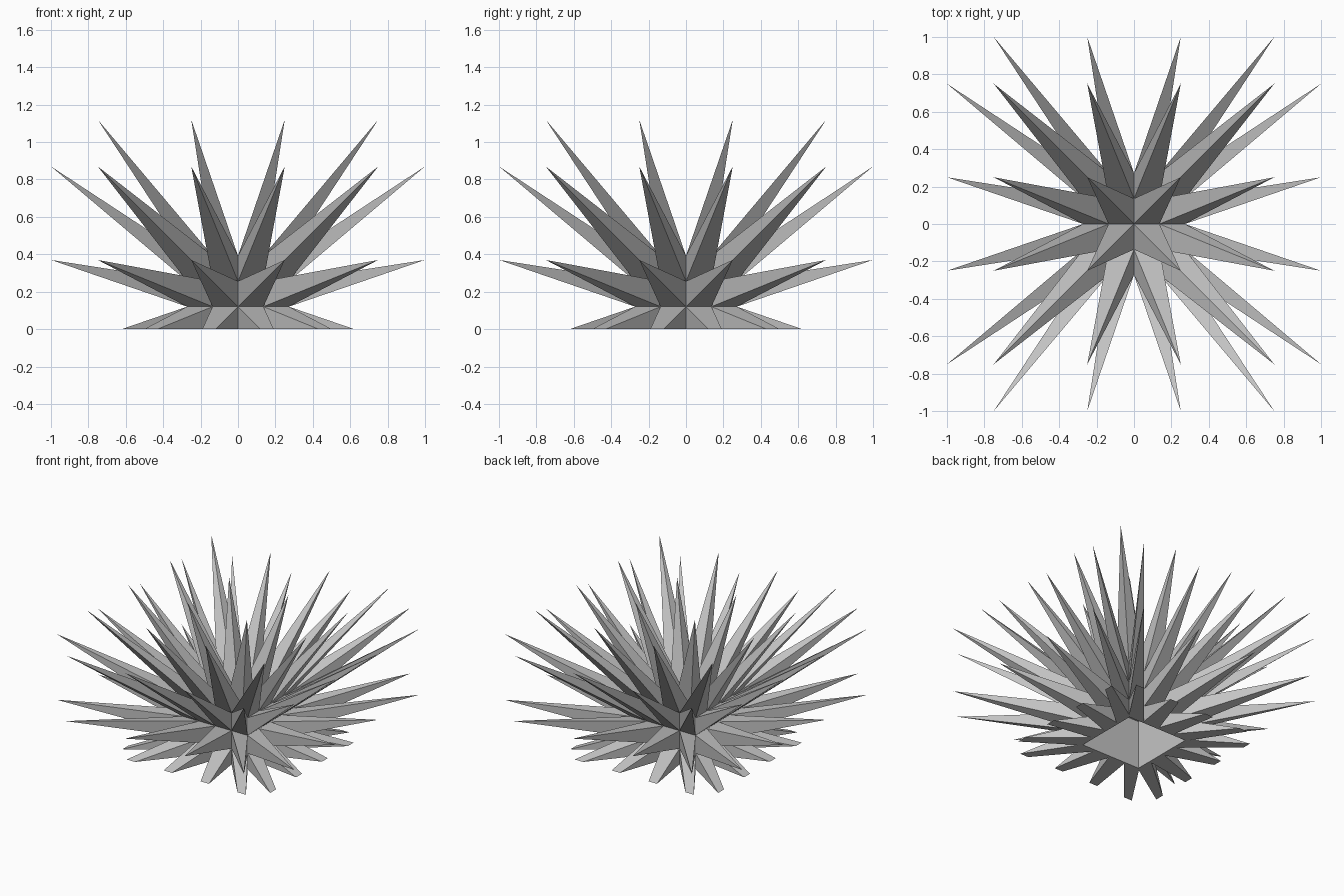
import bpy
import bmesh
from mathutils import Vector

CORE = 0.25         # half size of the hollow core the spikes grow from
HALF_BASE = 0.07    # half width of each spike base
LIFT = 0.12         # height of the burst centre above the ground
STEPS = (-0.75, -0.25, 0.25, 0.75)

default = bpy.data.objects.get("Cube")
if default:
    bpy.data.objects.remove(default, do_unlink=True)

GREY = (0.55, 0.55, 0.55, 1.0)
grey = bpy.data.materials.new("plain_grey")
grey.use_nodes = True
grey.diffuse_color = GREY
grey.node_tree.nodes["Principled BSDF"].inputs["Base Color"].default_value = GREY


def add_spike(bm, normal, u, v, a, b):
    """Leaning four-sided spike from the core wall to a tip on the outer cube."""
    centre = (normal + u * a + v * b) * CORE
    base = [bm.verts.new(centre + (u * i + v * j) * HALF_BASE)
            for i, j in ((-1, -1), (1, -1), (1, 1), (-1, 1))]
    tip = bm.verts.new(normal + u * a + v * b)
    bm.faces.new(base)
    for k in range(4):
        bm.faces.new((base[k], base[(k + 1) % 4], tip))


def spike_cluster(name, normal, u, v):
    """Grid of spikes on one side of the core, cut flat at the ground."""
    bm = bmesh.new()
    for a in STEPS:
        for b in STEPS:
            # rows that would lie below the ground are left out
            if (normal + u * a + v * b).z > -0.5:
                add_spike(bm, normal, u, v, a, b)
    bmesh.ops.translate(bm, verts=bm.verts, vec=(0, 0, LIFT))
    bmesh.ops.bisect_plane(bm, geom=bm.verts[:] + bm.edges[:] + bm.faces[:],
                           plane_co=(0, 0, 0), plane_no=(0, 0, 1),
                           clear_inner=True)
    rim = [e for e in bm.edges if e.is_boundary]
    if rim:
        bmesh.ops.holes_fill(bm, edges=rim, sides=0)
    bmesh.ops.recalc_face_normals(bm, faces=bm.faces)
    mesh = bpy.data.meshes.new(name)
    bm.to_mesh(mesh)
    bm.free()
    mesh.materials.append(grey)
    bpy.context.collection.objects.link(bpy.data.objects.new(name, mesh))


# Four side clusters and the top cluster
X, Y, Z = Vector((1, 0, 0)), Vector((0, 1, 0)), Vector((0, 0, 1))
spike_cluster("left_spikes", X, Y, Z)
spike_cluster("right_spikes", -X, Y, Z)
spike_cluster("back_spikes", Y, X, Z)
spike_cluster("front_spikes", -Y, X, Z)
spike_cluster("top_spikes", Z, X, Y)
